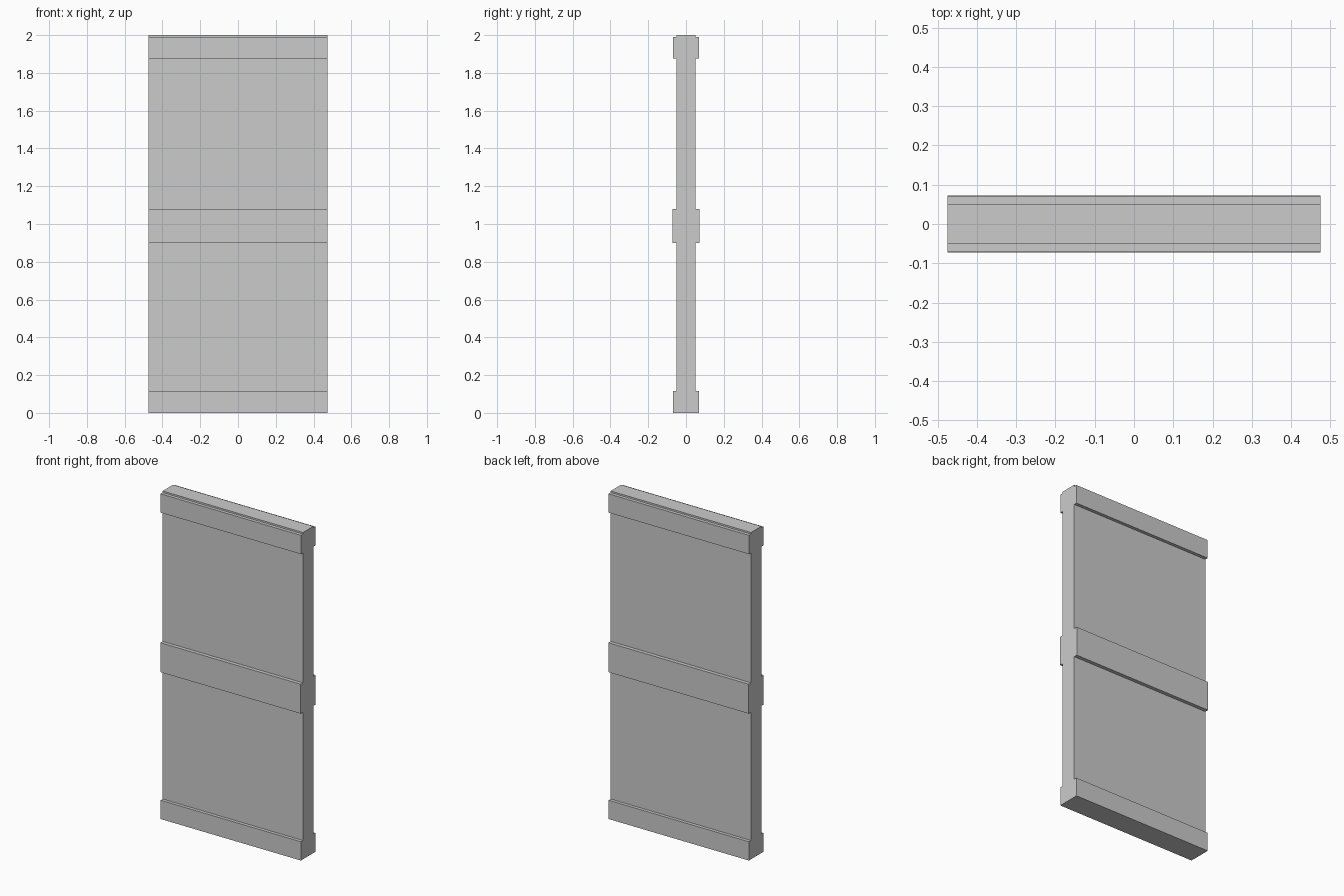
import bpy
import bmesh

if "Cube" in bpy.data.objects:
    bpy.data.objects.remove(bpy.data.objects["Cube"])

WIDTH = 0.95
PANEL_Y = 0.05

# Rails: bottom z, top z, half depth
RAILS = [(0.0, 0.115, 0.07), (0.90, 1.08, 0.0725), (1.875, 1.99, 0.07)]

# Half of the side profile (y, z), stepping out at each rail
half = []
for z0, z1, depth in RAILS:
    if z0 > 0:
        half.append((PANEL_Y, z0))
    half += [(depth, z0), (depth, z1), (PANEL_Y, z1)]
half.append((PANEL_Y, 2.0))

# Mirror the profile to the other face of the door
profile = half + [(-y, z) for y, z in reversed(half)]

# Extrude the closed profile across the door width
bm = bmesh.new()
side = bm.faces.new([bm.verts.new((-WIDTH / 2, y, z)) for y, z in profile])
result = bmesh.ops.extrude_face_region(bm, geom=[side], use_keep_orig=True)
moved = [v for v in result["geom"] if isinstance(v, bmesh.types.BMVert)]
bmesh.ops.translate(bm, verts=moved, vec=(WIDTH, 0, 0))
bmesh.ops.recalc_face_normals(bm, faces=bm.faces)

mesh = bpy.data.meshes.new("door_panel")
bm.to_mesh(mesh)
bm.free()
door = bpy.data.objects.new("door_panel", mesh)
bpy.context.collection.objects.link(door)
